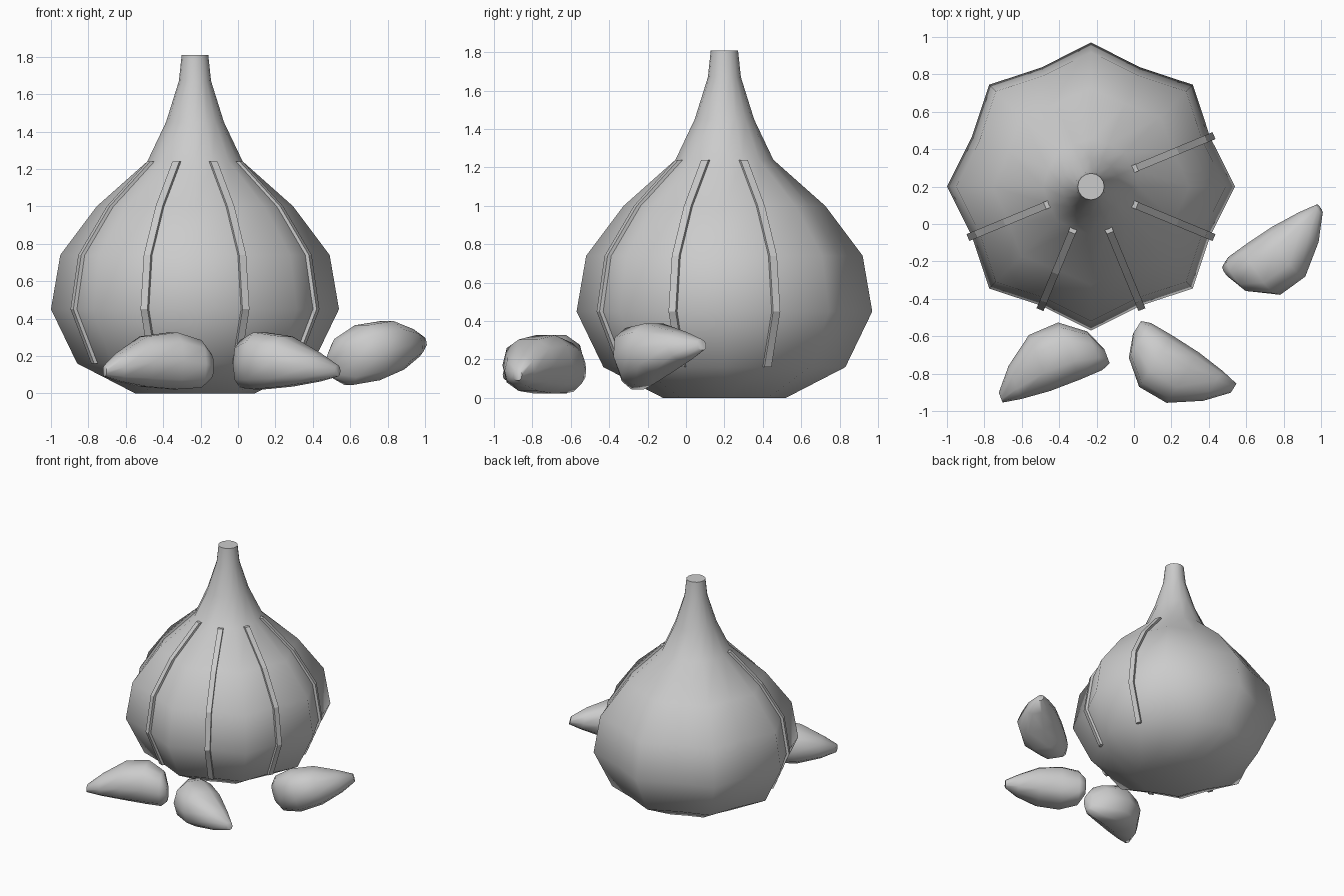
import bpy, bmesh
from math import sin, cos, pi, radians, copysign
from mathutils import Matrix, Vector

cube = bpy.data.objects.get("Cube")
if cube:
    bpy.data.objects.remove(cube)

GREY = (0.6, 0.6, 0.6, 1)
skin = bpy.data.materials.new("pale grey skin")
skin.use_nodes = True
skin.diffuse_color = GREY
skin.node_tree.nodes["Principled BSDF"].inputs["Base Color"].default_value = GREY

CENTRE = Vector((-0.23, 0.2, 0))


def loft(name, rings, smooth=None):
    """Skin closed rings of points into a capped solid."""
    bm = bmesh.new()
    loops = [[bm.verts.new(p) for p in ring] for ring in rings]
    n = len(loops[0])
    for a, b in zip(loops, loops[1:]):
        for i in range(n):
            j = (i + 1) % n
            bm.faces.new((a[i], a[j], b[j], b[i]))
    bm.faces.new(loops[0])
    bm.faces.new(loops[-1])
    bmesh.ops.recalc_face_normals(bm, faces=bm.faces)
    mesh = bpy.data.meshes.new(name)
    bm.to_mesh(mesh)
    bm.free()
    mesh.materials.append(skin)
    obj = bpy.data.objects.new(name, mesh)
    bpy.context.collection.objects.link(obj)
    if smooth:
        bpy.ops.object.select_all(action='DESELECT')
        bpy.context.view_layer.objects.active = obj
        obj.select_set(True)
        bpy.ops.object.shade_smooth_by_angle(angle=radians(smooth))
    return obj


# Bulb with stem: height, lobe radius, valley radius
PROFILE = [(0, 0.32, 0.29), (0.16, 0.63, 0.57), (0.45, 0.77, 0.69),
           (0.74, 0.72, 0.645), (1.0, 0.525, 0.48), (1.24, 0.255, 0.245),
           (1.45, 0.155, 0.155), (1.67, 0.086, 0.086), (1.81, 0.071, 0.071)]


def bulb_ring(z, lobe, valley):
    return [CENTRE + Vector(((valley if i % 2 else lobe) * cos(i * pi / 8),
                             (valley if i % 2 else lobe) * sin(i * pi / 8), z))
            for i in range(16)]


loft("bulb", [bulb_ring(*p) for p in PROFILE], smooth=62)

# Raised ribs along the front and side valleys
for k, angle in enumerate((22.5, -22.5, -67.5, -112.5, -157.5)):
    out = Vector((cos(radians(angle)), sin(radians(angle)), 0))
    side = Vector((-out.y, out.x, 0)) * 0.02
    rings = []
    for z, lobe, valley in PROFILE[1:6]:
        mid = CENTRE + out * valley + Vector((0, 0, z))
        lift = out * 0.022
        rings.append([mid - lift - side, mid + lift - side,
                      mid + lift + side, mid - lift + side])
    loft(f"rib_{k + 1}", rings)

# Loose clove: distance along, inner side, outer side, bottom, top
CLOVE = [(-0.01, -0.03, 0.05, 0.08, 0.21), (0.04, -0.05, 0.17, 0.025, 0.29),
         (0.17, -0.055, 0.272, 0.015, 0.333), (0.34, -0.055, 0.265, 0.03, 0.31),
         (0.5, -0.04, 0.15, 0.06, 0.22), (0.6, -0.022, 0.035, 0.09, 0.15)]
BASE_HEIGHT = 0.15


def rounded(t):
    return copysign(abs(t) ** 0.85, t)


def clove_ring(u, inner, outer, low, high):
    ring = []
    for i in range(10):
        a = i * 2 * pi / 10
        v = (inner + outer) / 2 + (outer - inner) / 2 * rounded(cos(a))
        z = (low + high) / 2 + (high - low) / 2 * rounded(sin(a))
        ring.append(Vector((u, -v, z - BASE_HEIGHT)))
    return ring


# Each clove: base position, heading and upward tilt in degrees
PLACES = {"clove_right": (-0.15, -0.72, 200.9, 0),
          "clove_front": (0.03, -0.55, -32.5, 0),
          "clove_left": (0.5, -0.24, 33.7, 15)}
for name, (x, y, heading, tilt) in PLACES.items():
    obj = loft(name, [clove_ring(*s) for s in CLOVE], smooth=70)
    obj.matrix_world = (Matrix.Translation((x, y, BASE_HEIGHT))
                        @ Matrix.Rotation(radians(heading), 4, 'Z')
                        @ Matrix.Rotation(radians(-tilt), 4, 'Y'))
